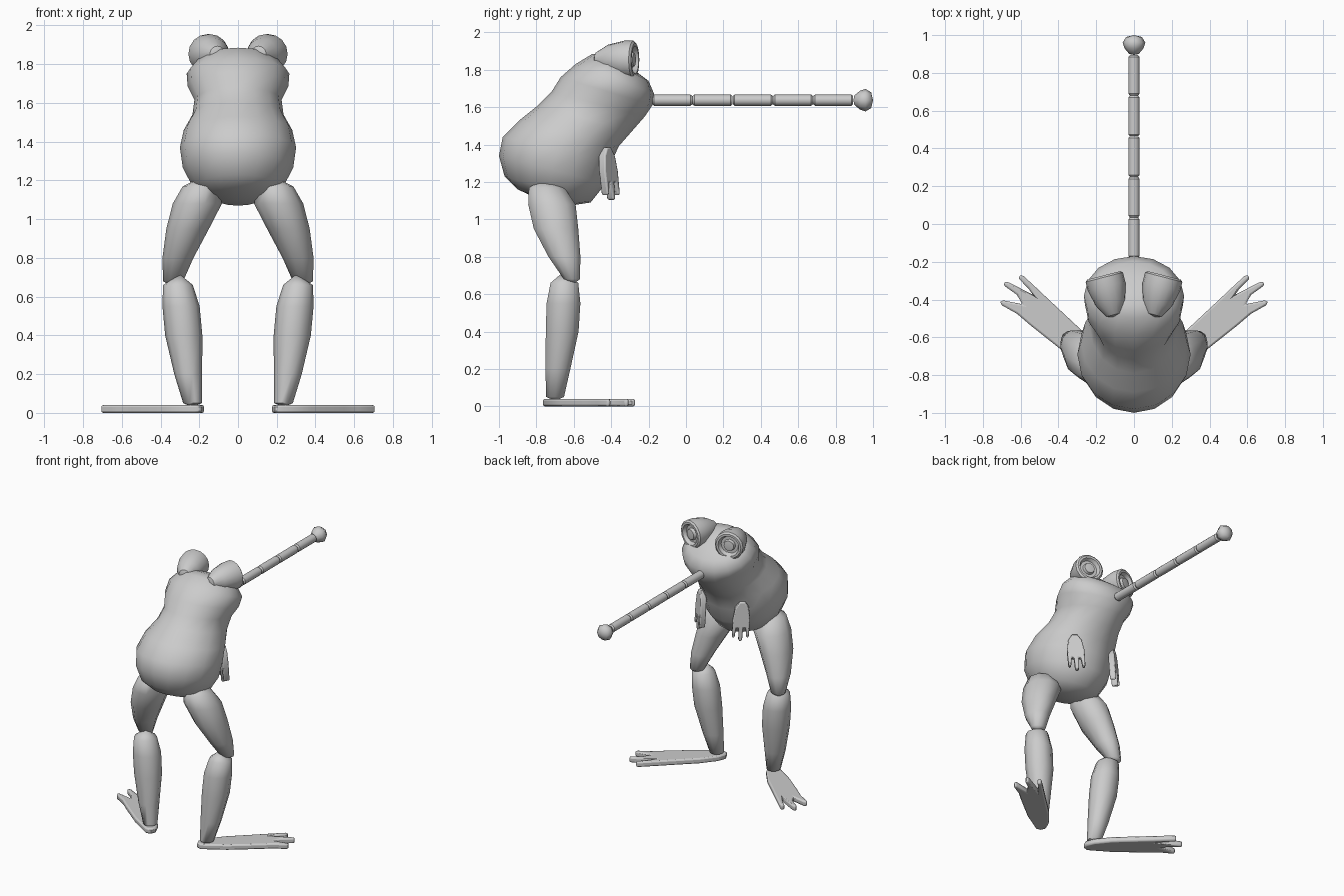
import bpy, bmesh, math
from mathutils import Vector

if "Cube" in bpy.data.objects:
    bpy.data.objects.remove(bpy.data.objects["Cube"])

skin = bpy.data.materials.new("grey skin")
skin.diffuse_color = (0.6, 0.6, 0.6, 1)
skin.use_nodes = True
skin.node_tree.nodes["Principled BSDF"].inputs["Base Color"].default_value = skin.diffuse_color


def finish(bm, name, angle=60):
    bmesh.ops.recalc_face_normals(bm, faces=bm.faces)
    me = bpy.data.meshes.new(name)
    bm.to_mesh(me)
    bm.free()
    ob = bpy.data.objects.new(name, me)
    bpy.context.collection.objects.link(ob)
    me.materials.append(skin)
    bpy.ops.object.select_all(action='DESELECT')
    ob.select_set(True)
    bpy.context.view_layer.objects.active = ob
    bpy.ops.object.shade_smooth_by_angle(angle=math.radians(angle))
    return ob


def loft(name, start, rings, end, n, angle=60):
    """Skin closed rings (centre, half-axis u, half-axis v) between two poles."""
    bm = bmesh.new()
    loops = []
    for c, u, v in rings:
        loops.append([bm.verts.new(Vector(c) + Vector(u) * math.cos(2 * math.pi * i / n)
                                   + Vector(v) * math.sin(2 * math.pi * i / n)) for i in range(n)])
    for a, b in zip(loops, loops[1:]):
        for i in range(n):
            j = (i + 1) % n
            bm.faces.new((a[i], a[j], b[j], b[i]))
    for pole, ring in ((start, loops[0]), (end, loops[-1])):
        p = bm.verts.new(pole)
        for i in range(n):
            bm.faces.new((ring[i], ring[(i + 1) % n], p))
    return finish(bm, name, angle)


def limb(name, s, start, rings, end):
    """Leg part from horizontal rings (x, y, z, rx, ry), on side s."""
    loft(name, (s * start[0], *start[1:]),
         [((s * x, y, z), (rx, 0, 0), (0, ry, 0)) for x, y, z, rx, ry in rings],
         (s * end[0], *end[1:]), 10)


def spin(name, origin, axis, profile, n, angle=35):
    """Revolve (distance, radius) pairs around an axis; the ends are poles."""
    o, d = Vector(origin), Vector(axis).normalized()
    v = Vector((0, 0, 1))
    u = d.cross(v).normalized()
    return loft(name, o + d * profile[0][0],
                [(o + d * t, u * r, v * r) for t, r in profile[1:-1]],
                o + d * profile[-1][0], n, angle)


def plate(name, points, thickness, bevel):
    """Extrude a 3D outline by a thickness vector and round its edges."""
    bm = bmesh.new()
    f = bm.faces.new([bm.verts.new(p) for p in points])
    ext = bmesh.ops.extrude_face_region(bm, geom=[f])
    bmesh.ops.translate(bm, vec=thickness,
                        verts=[e for e in ext["geom"] if isinstance(e, bmesh.types.BMVert)])
    ob = finish(bm, name, 50)
    m = ob.modifiers.new("rounding", 'BEVEL')
    m.width, m.segments, m.limit_method = bevel, 2, 'ANGLE'
    m.angle_limit = math.radians(60)
    return ob


# Body and head: back (y, z), belly (y, z), half width
sections = [(-.90, 1.16, -.64, 1.07, .13), (-.97, 1.23, -.51, 1.09, .23),
            (-1.0, 1.34, -.43, 1.19, .285), (-.98, 1.44, -.40, 1.30, .30),
            (-.89, 1.53, -.36, 1.39, .28), (-.79, 1.61, -.29, 1.47, .235),
            (-.72, 1.68, -.22, 1.55, .225), (-.67, 1.76, -.18, 1.61, .26),
            (-.59, 1.83, -.17, 1.67, .265), (-.50, 1.885, -.20, 1.74, .21),
            (-.43, 1.885, -.28, 1.80, .11)]
loft("body", (0, -.77, 1.10),
     [((0, (a + c) / 2, (b + d) / 2), (w, 0, 0), (0, (c - a) / 2, (d - b) / 2))
      for a, b, c, d, w in sections], (0, -.35, 1.855), 16, 80)

# Tongue: five rounded segments and a bulb at the tip
for k in range(5):
    spin(f"tongue_segment_{k + 1}", (0, -.18 + k * .215, 1.637), (0, 1, 0),
         [(0, 0), (0, .022), (.01, .03), (.204, .03), (.214, .022), (.214, 0)], 12)
spin("tongue_tip", (0, .895, 1.637), (0, 1, 0),
     [(0, 0), (.005, .025), (.035, .05), (.065, .06), (.095, .042), (.105, 0)], 8, 60)

foot_outline = [(.175, -.72), (.19, -.755), (.225, -.765), (.38, -.67), (.55, -.535), (.62, -.475),
                (.70, -.43), (.71, -.41), (.69, -.405), (.59, -.425), (.62, -.375), (.69, -.325),
                (.685, -.305), (.66, -.31), (.535, -.375), (.56, -.34), (.61, -.29), (.605, -.27),
                (.585, -.275), (.52, -.335), (.43, -.42), (.28, -.56), (.20, -.66)]
# Hand outline: across, height
hand_outline = [(-.02, 1.385), (.02, 1.385), (.05, 1.34), (.064, 1.26), (.062, 1.14), (.053, 1.125),
                (.042, 1.14), (.034, 1.20), (.017, 1.20), (.014, 1.115), (0, 1.10), (-.014, 1.115),
                (-.017, 1.20), (-.034, 1.20), (-.042, 1.14), (-.053, 1.125), (-.062, 1.14),
                (-.064, 1.26), (-.05, 1.34)]

for s, side in ((-1, "left"), (1, "right")):
    limb(f"thigh_{side}", s, (.345, -.60, .655),
         [(.335, -.61, .68, .052, .045), (.31, -.65, .80, .08, .09), (.26, -.695, .95, .11, .125),
          (.21, -.717, 1.08, .127, .133), (.19, -.745, 1.17, .095, .10)], (.19, -.76, 1.215))
    limb(f"shin_{side}", s, (.235, -.70, .03),
         [(.235, -.70, .05, .048, .05), (.257, -.685, .20, .072, .07), (.28, -.662, .40, .096, .092),
          (.294, -.655, .55, .096, .095), (.31, -.65, .66, .077, .078)], (.30, -.66, .715))
    plate(f"foot_{side}", [(s * x, y, 0) for x, y in foot_outline], (0, 0, .04), .013)
    # Hands rest against the belly, turned outwards
    plate(f"hand_{side}", [(s * (.155 + t * .74), -.445 - t * .55 + (1.39 - z) * .1, z)
                           for t, z in hand_outline], (s * .025, .035, 0), .012)
    # Eye: tapered socket with a recessed rim and a pupil
    spin(f"eye_{side}", (s * .16, -.272, 1.853), (s * .25, .97, 0),
         [(-.23, 0), (-.215, .04), (-.15, .08), (-.06, .102), (-.01, .102), (0, .09), (0, .075),
          (-.025, .062), (-.025, .042), (-.005, .036), (.0, 0)], 16)
